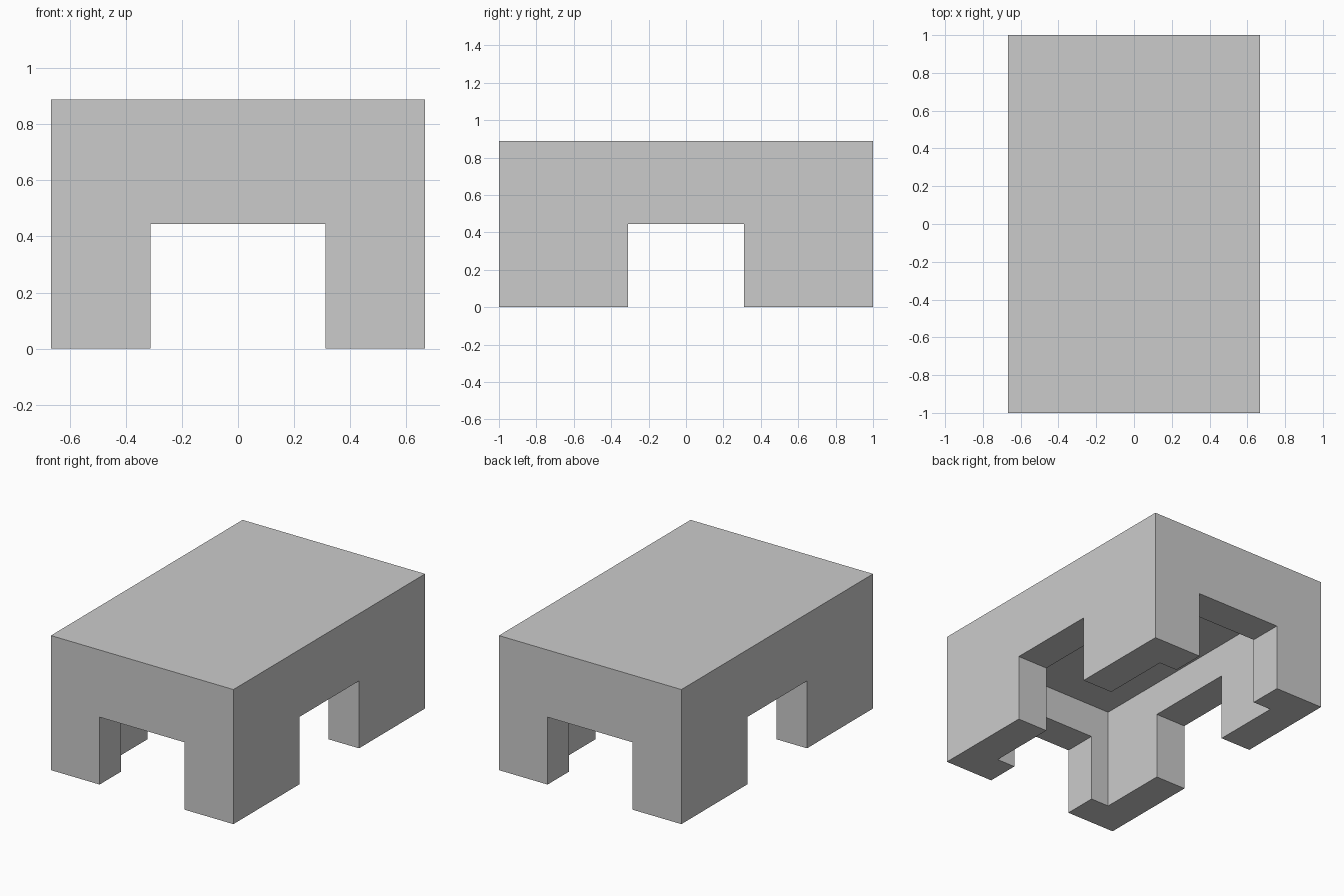
import bpy

if "Cube" in bpy.data.objects:
    bpy.data.objects.remove(bpy.data.objects["Cube"])

WIDTH, LENGTH, HEIGHT = 4 / 3, 2.0, 8 / 9
WALL = 2 / 9
GAP, GAP_HEIGHT = 0.622, 0.445
EXTRA = 0.2  # cutters overshoot the surface


def box(name, size, z_min, z_max):
    bpy.ops.mesh.primitive_cube_add(size=1, location=(0, 0, 0))
    ob = bpy.context.object
    ob.name = name
    for v in ob.data.vertices:
        v.co.x *= size[0]
        v.co.y *= size[1]
        v.co.z = z_max if v.co.z > 0 else z_min
    return ob


# Outer block
body = box("table_body", (WIDTH, LENGTH), 0, HEIGHT)

# Hollow underside, and openings through the ends and the sides
cutters = [
    box("cavity_cutter", (WIDTH - 2 * WALL, LENGTH - 2 * WALL), -EXTRA, HEIGHT - WALL),
    box("end_opening_cutter", (GAP, LENGTH + EXTRA), -EXTRA, GAP_HEIGHT),
    box("side_opening_cutter", (WIDTH + EXTRA, GAP), -EXTRA, GAP_HEIGHT),
]
bpy.context.view_layer.objects.active = body
for cutter in cutters:
    mod = body.modifiers.new(cutter.name, 'BOOLEAN')
    mod.operation = 'DIFFERENCE'
    mod.solver = 'EXACT'
    mod.object = cutter
    bpy.ops.object.modifier_apply(modifier=mod.name)
    bpy.data.objects.remove(cutter, do_unlink=True)
